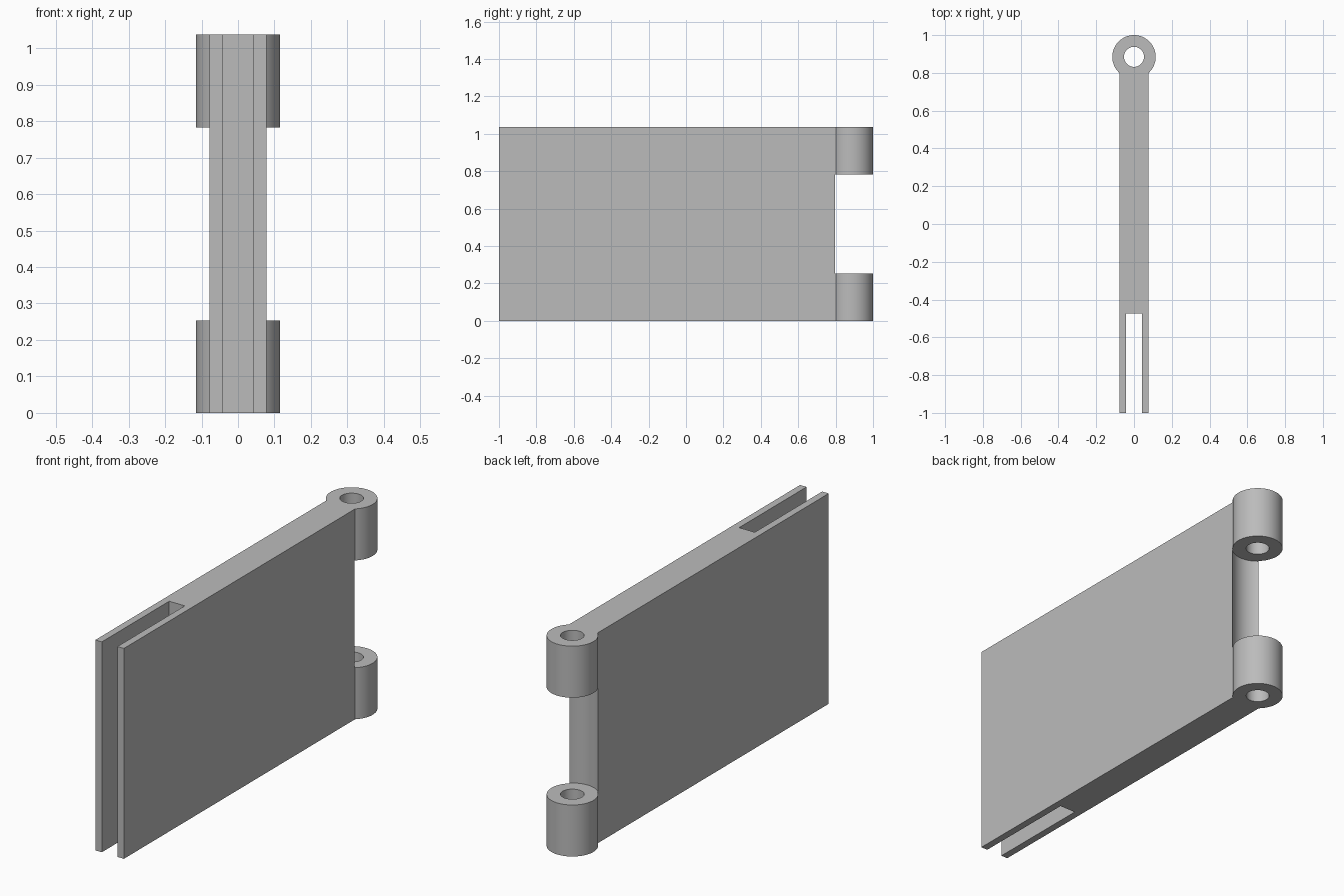
import bpy, bmesh, math

cube = bpy.data.objects.get("Cube")
if cube:
    bpy.data.objects.remove(cube, do_unlink=True)

HEIGHT = 1.037
KNUCKLE_H = 0.254
KNUCKLE_R = 0.115
PIN_Y = 1 - KNUCKLE_R
HALF_T = 0.078
SLOT_HALF = 0.0426
SLOT_END = -0.475

grey = bpy.data.materials.new("plain grey")
grey.use_nodes = True
colour = (0.5, 0.5, 0.5, 1)
grey.diffuse_color = colour
grey.node_tree.nodes["Principled BSDF"].inputs["Base Color"].default_value = colour


def prism(name, outline, z0, z1):
    """Extrude an outline in the ground plane from z0 to z1."""
    bm = bmesh.new()
    base = bm.faces.new([bm.verts.new((x, y, z0)) for x, y in outline])
    top = bmesh.ops.extrude_face_region(bm, geom=[base])
    verts = [v for v in top["geom"] if isinstance(v, bmesh.types.BMVert)]
    bmesh.ops.translate(bm, verts=verts, vec=(0, 0, z1 - z0))
    bmesh.ops.recalc_face_normals(bm, faces=bm.faces)
    mesh = bpy.data.meshes.new(name)
    bm.to_mesh(mesh)
    bm.free()
    mesh.materials.append(grey)
    obj = bpy.data.objects.new(name, mesh)
    bpy.context.collection.objects.link(obj)
    return obj


def pin_cylinder(name, radius, z0, z1, sides=64):
    """Upright cylinder on the hinge axis."""
    angles = [math.tau * i / sides for i in range(sides)]
    ring = [(radius * math.cos(a), PIN_Y + radius * math.sin(a)) for a in angles]
    return prism(name, ring, z0, z1)


def combine(target, tool, operation):
    mod = target.modifiers.new(operation.lower(), "BOOLEAN")
    mod.operation = operation
    mod.solver = "EXACT"
    mod.object = tool
    bpy.context.view_layer.objects.active = target
    bpy.ops.object.modifier_apply(modifier=mod.name)
    bpy.data.objects.remove(tool, do_unlink=True)


# Plate with an open slot at the front, reaching the hinge axis
half = [(SLOT_HALF, SLOT_END), (SLOT_HALF, -1), (HALF_T, -1), (HALF_T, PIN_Y)]
outline = half + [(-x, y) for x, y in reversed(half)]
hinge_leaf = prism("hinge_leaf", outline, 0, HEIGHT)

# Concave clearance between the knuckles
upper = HEIGHT - KNUCKLE_H
combine(hinge_leaf, pin_cylinder("clearance", KNUCKLE_R + 0.003, KNUCKLE_H, upper), "DIFFERENCE")

# Knuckles at bottom and top
for z0, z1 in ((0, KNUCKLE_H), (upper, HEIGHT)):
    combine(hinge_leaf, pin_cylinder("knuckle", KNUCKLE_R, z0, z1), "UNION")

# Pin hole through both knuckles
combine(hinge_leaf, pin_cylinder("pin_hole", 0.053, -0.1, HEIGHT + 0.1), "DIFFERENCE")

# Smooth curves, sharp edges
bpy.ops.object.select_all(action="DESELECT")
hinge_leaf.select_set(True)
bpy.context.view_layer.objects.active = hinge_leaf
bpy.ops.object.shade_smooth_by_angle(angle=math.radians(30))
